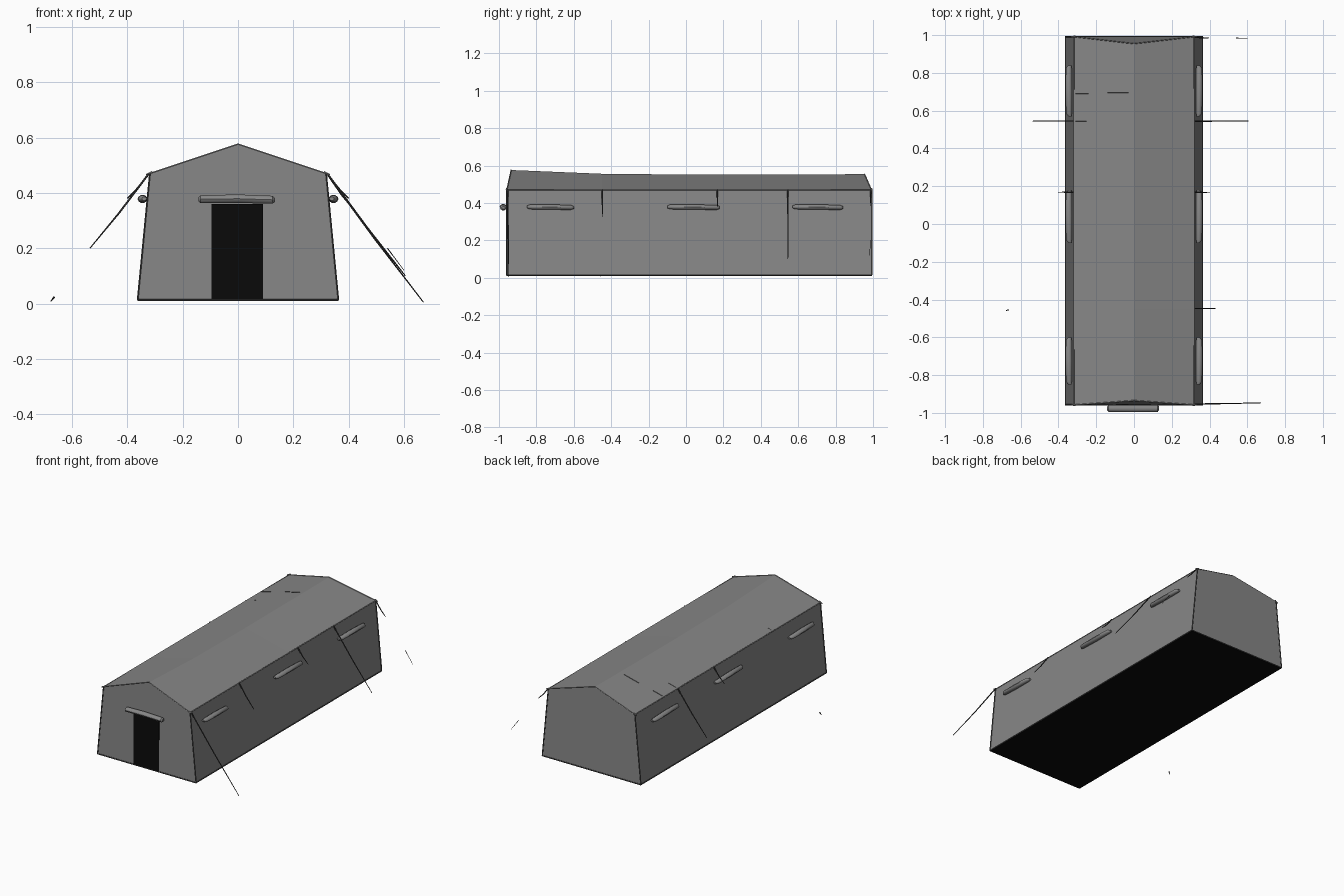
import bpy, bmesh, math
from mathutils import Vector

cube = bpy.data.objects.get("Cube")
if cube:
    bpy.data.objects.remove(cube)


def material(name, value):
    m = bpy.data.materials.new(name)
    m.use_nodes = True
    col = (value, value, value, 1)
    m.diffuse_color = col
    bsdf = m.node_tree.nodes["Principled BSDF"]
    bsdf.inputs["Base Color"].default_value = col
    bsdf.inputs["Roughness"].default_value = 0.9
    return m


CANVAS = material("grey canvas", 0.24)
SEAM = material("dark seam", 0.06)
ROPE = material("dark rope", 0.04)
BLACK = material("black", 0.003)


def finish(name, bm, mat, smooth=False):
    bmesh.ops.recalc_face_normals(bm, faces=bm.faces)
    me = bpy.data.meshes.new(name)
    bm.to_mesh(me)
    bm.free()
    ob = bpy.data.objects.new(name, me)
    bpy.context.collection.objects.link(ob)
    me.materials.append(mat)
    if smooth:
        bpy.ops.object.select_all(action="DESELECT")
        ob.select_set(True)
        bpy.context.view_layer.objects.active = ob
        bpy.ops.object.shade_smooth_by_angle(angle=math.radians(40))
    return ob


def loft(name, rings, mat, smooth=False):
    """Skin closed rings of points and cap both ends."""
    bm = bmesh.new()
    rows = [[bm.verts.new(p) for p in ring] for ring in rings]
    n = len(rows[0])
    for a, b in zip(rows, rows[1:]):
        for i in range(n):
            j = (i + 1) % n
            bm.faces.new((a[i], a[j], b[j], b[i]))
    bm.faces.new(rows[0])
    bm.faces.new(rows[-1])
    return finish(name, bm, mat, smooth)


def tube(name, points, radii, mat, sides=6, squash=1.0):
    """Round bar through a list of points, one radius per point."""
    pts = [Vector(p) for p in points]
    axis = (pts[-1] - pts[0]).normalized()
    u = axis.cross(Vector((0, 0, 1)))
    u = u.normalized() if u.length > 0.01 else Vector((1, 0, 0))
    v = axis.cross(u)
    angles = [2 * math.pi * i / sides for i in range(sides)]
    rings = [[p + r * (u * math.cos(a) * squash + v * math.sin(a)) for a in angles]
             for p, r in zip(pts, radii)]
    return loft(name, rings, mat, True)


# Tent shell: sloping walls, gabled roof, slightly sagging ridge
BASE_X, EAVE_X, BASE_Z, EAVE_Z = 0.362, 0.318, 0.015, 0.47
FRONT, BACK = -0.958, 0.992


def section(y_wall, y_ridge, ridge_z, eave_z=EAVE_Z):
    return [(-BASE_X, y_wall, BASE_Z), (BASE_X, y_wall, BASE_Z), (EAVE_X, y_wall, eave_z),
            (0, y_ridge, ridge_z), (-EAVE_X, y_wall, eave_z)]


loft("tent_shell", [
    section(FRONT, -0.935, 0.576),
    section(-0.45, -0.45, 0.556, 0.473),
    section(0.08, 0.08, 0.551, 0.473),
    section(0.545, 0.545, 0.552, 0.473),
    section(BACK, 0.955, 0.554),
], CANVAS)


def plate(name, lo, hi, mat):
    bm = bmesh.new()
    bmesh.ops.create_cube(bm, size=1)
    for vert in bm.verts:
        vert.co = [(a + b) / 2 + c * (b - a) for a, b, c in zip(lo, hi, vert.co)]
    return finish(name, bm, mat)


# Ground sheet and doorway
plate("ground_sheet", (-BASE_X, FRONT, 0.009), (BASE_X, BACK, 0.0145), BLACK)
plate("doorway", (-0.095, FRONT - 0.003, 0.015), (0.09, FRONT + 0.003, 0.36), BLACK)

# Rolled door flap
tube("rolled_door_flap",
     [(-0.142, -0.976, 0.377), (-0.135, -0.977, 0.377), (0.0, -0.977, 0.379),
      (0.125, -0.977, 0.375), (0.133, -0.976, 0.374)],
     [0.008, 0.015, 0.016, 0.015, 0.008], CANVAS, 10, 1.2)

# Corner, eave and gable seams, hem, and window rolls on each side
for side, label in ((1, "left"), (-1, "right")):
    for y, ridge_y, ridge_z, end in ((FRONT, -0.935, 0.576, "front"), (BACK, 0.955, 0.554, "back")):
        tube(f"{end}_{label}_corner_seam",
             [(side * BASE_X, y, BASE_Z), (side * EAVE_X, y, EAVE_Z)], [0.004, 0.004], SEAM)
        tube(f"{end}_{label}_gable_seam",
             [(side * EAVE_X, y, EAVE_Z), (0, ridge_y, ridge_z)], [0.003, 0.003], CANVAS)
        # Eave tip where the guy rope ties on
        tube(f"{end}_{label}_eave_tip",
             [(side * 0.31, y, 0.474), (side * 0.332, y, 0.466)], [0.006, 0.003], CANVAS)
    tube(f"{label}_eave_seam", [(side * EAVE_X, FRONT, EAVE_Z), (side * EAVE_X, BACK, EAVE_Z)],
         [0.003, 0.003], CANVAS)
    tube(f"{label}_hem", [(side * BASE_X, FRONT, 0.014), (side * BASE_X, BACK, 0.014)],
         [0.004, 0.004], SEAM)
    for y0, y1 in ((-0.85, -0.6), (-0.1, 0.18), (0.57, 0.84)):
        x = side * 0.345
        tube(f"{label}_window_roll",
             [(x - side * 0.006, y0, 0.379), (x, y0 + 0.015, 0.379), (x, (y0 + y1) / 2, 0.378),
              (x, y1 - 0.015, 0.376), (x - side * 0.006, y1, 0.375)],
             [0.007, 0.013, 0.015, 0.013, 0.007], CANVAS, 10, 1.2)

for y, end in ((FRONT, "front"), (BACK, "back")):
    tube(f"{end}_hem", [(-BASE_X, y, 0.014), (BASE_X, y, 0.014)], [0.004, 0.004], SEAM)


# Guy ropes: thin, tapering, slightly sagging
def rope(name, x, y, z, y_start=None):
    start = Vector((math.copysign(0.322, x), y if y_start is None else y_start, EAVE_Z))
    end = Vector((x, y, z))
    mid = (start + end) / 2 - Vector((0, 0, 0.006))
    tube(name, [start, mid, end], [0.004, 0.0035, 0.002], ROPE, 5)


rope("front_left_rope", 0.67, -0.947, 0.005, -0.953)
rope("rear_left_rope", 0.605, 0.545, 0.1)
rope("rear_right_rope", -0.535, 0.545, 0.2)
rope("middle_right_rope", -0.4, 0.168, 0.38)
rope("middle_left_rope", 0.4, 0.168, 0.38)
rope("side_left_rope", 0.43, -0.447, 0.325)
rope("back_left_rope", 0.395, 0.985, 0.385, 0.988)

# Loose ends of the broken ropes
tube("right_peg", [(-0.664, -0.455, 0.024), (-0.676, -0.458, 0.008)], [0.004, 0.002], ROPE, 5)
tube("back_left_rope_end", [(0.54, 0.985, 0.2), (0.60, 0.983, 0.12)], [0.002, 0.001], ROPE, 5)

# Short roof creases near the rear bay
for x0, x1, y in ((-0.14, -0.03, 0.695), (-0.31, -0.24, 0.69), (-0.31, -0.25, 0.545),
                  (-0.31, -0.27, -0.455)):
    def roof_z(x):
        return 0.552 - abs(x) / EAVE_X * 0.08
    tube("roof_crease", [(x0, y, roof_z(x0)), (x1, y, roof_z(x1))], [0.002, 0.002], SEAM, 4)
